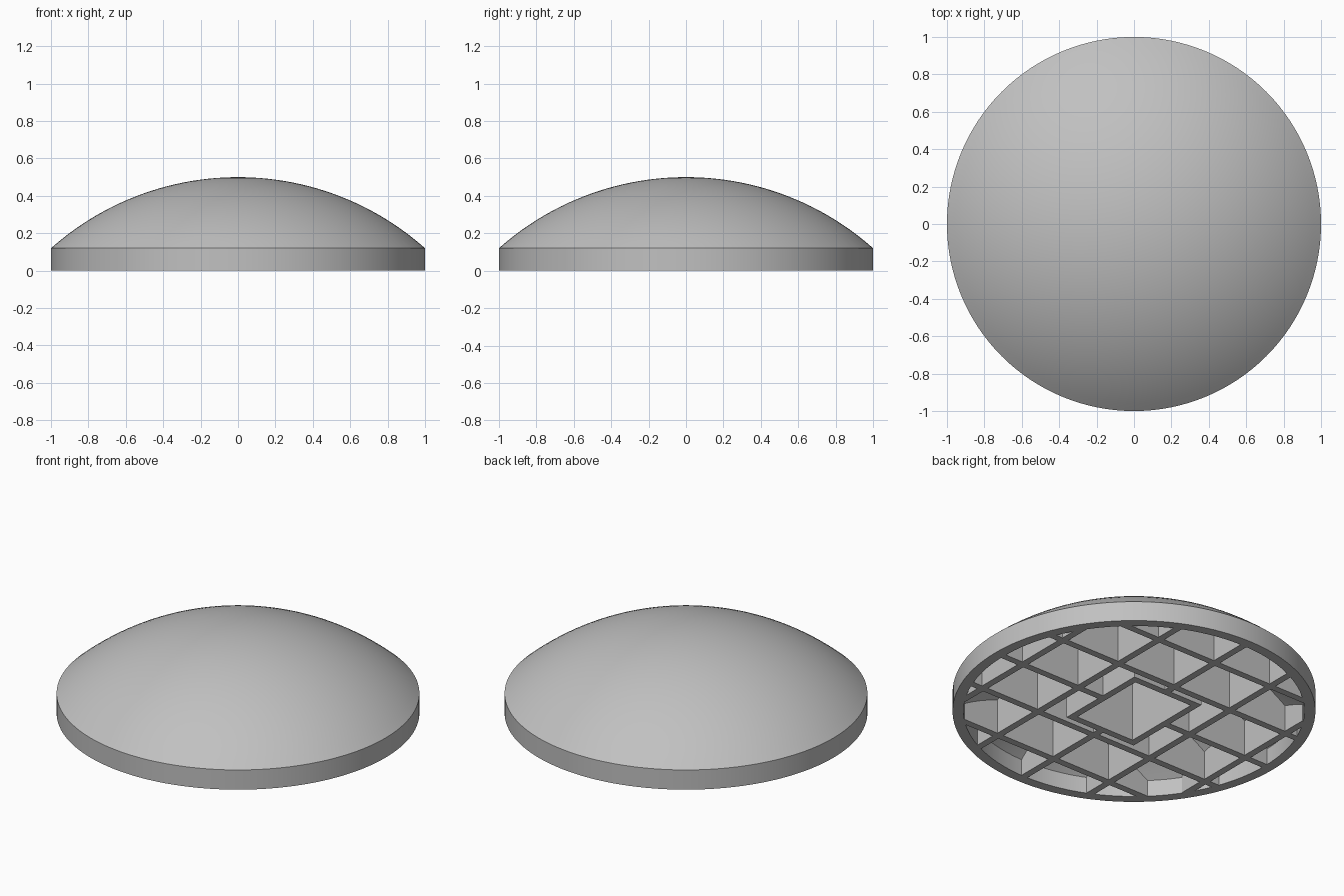
import bpy, bmesh, math
from mathutils import Matrix, Vector

cube = bpy.data.objects.get("Cube")
if cube:
    bpy.data.objects.remove(cube)

grey = bpy.data.materials.new("plain grey")
grey.use_nodes = True
colour = (0.53, 0.53, 0.53, 1)
grey.diffuse_color = colour
grey.node_tree.nodes["Principled BSDF"].inputs["Base Color"].default_value = colour

APEX, RIM_TOP, RIM_INNER = 0.5, 0.12, 0.94
RADIUS = (1 + (APEX - RIM_TOP) ** 2) / (2 * (APEX - RIM_TOP))
WALL = 0.055
RIB = 0.042


def dome_z(r, inset=0):
    """Height of the dome, or of a surface set inside it, at radius r."""
    return APEX - RADIUS + math.sqrt((RADIUS - inset) ** 2 - r * r)


def finish(name, bm):
    bmesh.ops.recalc_face_normals(bm, faces=bm.faces)
    mesh = bpy.data.meshes.new(name)
    bm.to_mesh(mesh)
    bm.free()
    mesh.materials.append(grey)
    obj = bpy.data.objects.new(name, mesh)
    bpy.context.collection.objects.link(obj)
    bpy.ops.object.select_all(action='DESELECT')
    obj.select_set(True)
    bpy.context.view_layer.objects.active = obj
    bpy.ops.object.shade_smooth_by_angle(angle=math.radians(25))
    return obj


def dome_shell(steps=24, segments=128):
    """Hollow cap with an upright rim, turned from one profile."""
    outer = [(i / steps, dome_z(i / steps)) for i in range(steps + 1)]
    inner = [(RIM_INNER * i / steps, dome_z(RIM_INNER * i / steps, WALL))
             for i in range(steps, -1, -1)]
    profile = outer + [(1, 0), (RIM_INNER, 0)] + inner
    bm = bmesh.new()
    verts = [bm.verts.new((r, 0, z)) for r, z in profile]
    edges = [bm.edges.new(pair) for pair in zip(verts, verts[1:])]
    bmesh.ops.spin(bm, geom=verts + edges, cent=(0, 0, 0), axis=(0, 0, 1),
                   angle=math.tau, steps=segments)
    bmesh.ops.remove_doubles(bm, verts=bm.verts, dist=1e-4)
    finish("dome_shell", bm)


def rib(name, offset, start, end, along_y, steps=24):
    """Upright plate from z = 0 whose top edge is buried in the dome."""
    bm = bmesh.new()
    sides = []
    for side in (offset - RIB / 2, offset + RIB / 2):
        run = [start + (end - start) * i / steps for i in range(steps + 1)]
        pts = [(s, side, dome_z(math.hypot(s, side), WALL) + 0.025) for s in run]
        pts += [(end, side, 0), (start, side, 0)]
        sides.append([bm.verts.new(p) for p in pts])
    a, b = sides
    bm.faces.new(a)
    bm.faces.new(b)
    for i in range(len(a)):
        j = (i + 1) % len(a)
        bm.faces.new((a[i], a[j], b[j], b[i]))
    if along_y:
        bm.transform(Matrix(((0, 1, 0, 0), (1, 0, 0, 0), (0, 0, 1, 0), (0, 0, 0, 1))))
    finish(name, bm)


dome_shell()

# Crossed ribs: the middle ones stop at the central frame
FRAME_X, FRAME_Y = 0.22, 0.27
for along_y, spacing, gap in ((True, 0.40, FRAME_Y), (False, 0.345, FRAME_X)):
    axis = "lengthwise" if along_y else "crosswise"
    for k in range(-2, 3):
        offset = k * spacing
        reach = math.sqrt(0.97 ** 2 - (abs(offset) + RIB / 2) ** 2)
        if k:
            rib(f"{axis}_rib_{k + 3}", offset, -reach, reach, along_y)
        else:
            rib(f"{axis}_middle_rib_a", 0, -reach, -gap, along_y)
            rib(f"{axis}_middle_rib_b", 0, gap, reach, along_y)

# Rectangular frame around the open centre
for sign, end in ((-1, "a"), (1, "b")):
    rib(f"frame_side_{end}", sign * FRAME_X, -FRAME_Y - RIB / 2, FRAME_Y + RIB / 2, True)
    rib(f"frame_end_{end}", sign * FRAME_Y, -FRAME_X - RIB / 2, FRAME_X + RIB / 2, False)
